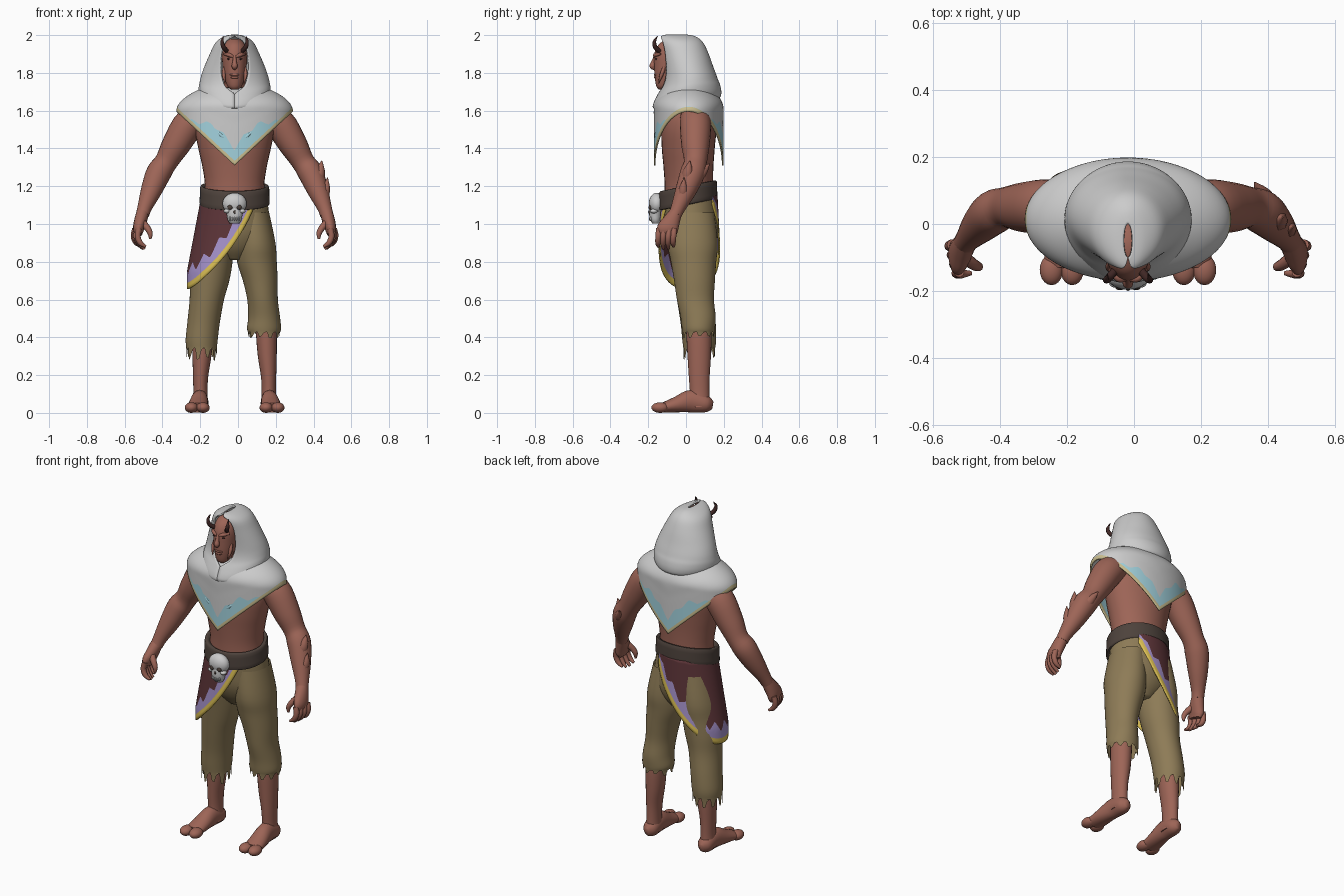
import bpy, bmesh, math, random
from mathutils import Vector, Matrix

if "Cube" in bpy.data.objects:
    bpy.data.objects.remove(bpy.data.objects["Cube"])

random.seed(4)
C = -0.018  # body centre line
pi, sin, cos = math.pi, math.sin, math.cos


def mat(name, *rgb):
    m = bpy.data.materials.new(name)
    m.diffuse_color = (*rgb, 1)
    m.use_nodes = True
    m.node_tree.nodes["Principled BSDF"].inputs["Base Color"].default_value = m.diffuse_color
    return m


SKIN = mat("skin", .34, .13, .095)
PANTS = mat("trouser cloth", .27, .2, .095)
CLOTH = mat("pale cloth", .8, .8, .8)
CYAN = mat("cyan band", .36, .64, .72)
TRIM = mat("cape trim", .6, .52, .28)
RED = mat("dark red cloth", .11, .035, .04)
PURPLE = mat("purple band", .38, .29, .6)
GOLD = mat("gold trim", .72, .53, .09)
LEATHER = mat("leather", .075, .055, .045)
DARK = mat("dark horn", .05, .02, .018)


def finish(name, me, mats, angle=50):
    for m in mats:
        me.materials.append(m)
    me.shade_smooth()
    me.set_sharp_from_angle(angle=math.radians(angle))
    ob = bpy.data.objects.new(name, me)
    bpy.context.collection.objects.link(ob)
    return ob


def build(name, rings, mats, closed=True, caps=True, ids=None, angle=50):
    """Skin a list of equal rings of points."""
    n = len(rings[0])
    faces, fm = [], []
    for r in range(len(rings) - 1):
        for i in range(n if closed else n - 1):
            j = (i + 1) % n
            faces.append((r*n + i, r*n + j, (r+1)*n + j, (r+1)*n + i))
            fm.append(ids[r] if ids else 0)
    if caps:
        faces += [tuple(range(n)), tuple(range((len(rings)-1)*n, len(rings)*n))]
        fm += [0, 0]
    me = bpy.data.meshes.new(name)
    me.from_pydata([p for ring in rings for p in ring], [], faces)
    me.polygons.foreach_set("material_index", fm)
    bm = bmesh.new()
    bm.from_mesh(me)
    bmesh.ops.recalc_face_normals(bm, faces=bm.faces)
    bm.to_mesh(me)
    bm.free()
    return finish(name, me, mats, angle)


def spline(rows, n):
    """Catmull-Rom through rows of numbers."""
    out = []
    for i in range(len(rows) - 1):
        a, b, c, d = rows[max(i-1, 0)], rows[i], rows[i+1], rows[min(i+2, len(rows)-1)]
        for k in range(n):
            t = k / n
            out.append([.5*(2*q + (r-p)*t + (2*p-5*q+4*r-s)*t*t + (3*q-p-3*r+s)*t**3)
                        for p, q, r, s in zip(a, b, c, d)])
    return out + [list(rows[-1])]


def loft(name, rows, m, seg=32, n=4, tilt=0, jag=0, caps=True):
    """Stack of ellipses (cx, cy, z, rx, ry), optionally with a torn last edge."""
    rings = [[(x + rx*cos(2*pi*i/seg), y + ry*sin(2*pi*i/seg), z + tilt*ry*sin(2*pi*i/seg))
              for i in range(seg)] for x, y, z, rx, ry in spline(rows, n)]
    if jag:
        rings[-1] = [(x, y, z - jag*(i % 4 < 2)*random.uniform(.5, 1) + jag*.4*(i % 4 == 3))
                     for i, (x, y, z) in enumerate(rings[-1])]
    return build(name, rings, [m], caps=caps)


def tube(name, rows, m, s=1, seg=16, n=4, ref=(0, 1, 0)):
    """Limb through (x, y, z, r[, r2]); x is measured from the centre line, s mirrors."""
    rows = spline([r if len(r) == 5 else (*r, r[3]) for r in rows], n)
    pts = [Vector(r[:3]) for r in rows]
    rings = []
    for i, p in enumerate(pts):
        t = (pts[min(i+1, len(pts)-1)] - pts[max(i-1, 0)]).normalized()
        a = t.cross(Vector(ref)).normalized()
        b = a.cross(t)
        ring = [p + a*rows[i][3]*cos(2*pi*k/seg) + b*rows[i][4]*sin(2*pi*k/seg) for k in range(seg)]
        rings.append([(C + s*v.x, v.y, v.z) for v in ring])
    return build(name, rings, [m])


def ball(name, pos, size, m=None, rot=0, seg=20):
    bm = bmesh.new()
    bmesh.ops.create_uvsphere(bm, u_segments=seg, v_segments=seg//2 + 2, radius=1, matrix=(
        Matrix.Translation((C + pos[0], *pos[1:])) @ Matrix.Rotation(rot, 4, 'Y') @ Matrix.Diagonal((*size, 1))))
    me = bpy.data.meshes.new(name)
    bm.to_mesh(me)
    bm.free()
    return finish(name, me, [m] if m else [])


def sheet(name, us, closed, rows, limits, point, mats, thick):
    """Cloth grid; limits(u) gives the t values that separate the coloured bands."""
    L = [limits(u) for u in us]
    rings, ids = [], []
    for b, n in enumerate(rows):
        for k in range(n):
            rings.append([point(u, l[b] + (l[b+1]-l[b])*k/n) for u, l in zip(us, L)])
            ids.append(b)
    rings.append([point(u, l[-1]) for u, l in zip(us, L)])
    ob = build(name, rings, mats, closed, False, ids)
    mod = ob.modifiers.new("thickness", 'SOLIDIFY')
    mod.thickness, mod.offset = thick, 0
    return ob


def zig(x):
    return abs((x % 1)*2 - 1)


# torso and head
loft("torso", [(C, .015, 1.08, .165, .13), (C, .015, 1.2, .157, .128), (C, .013, 1.3, .17, .132),
               (C, .012, 1.4, .192, .14), (C, .015, 1.5, .21, .145), (C, .02, 1.58, .2, .13),
               (C, .02, 1.65, .13, .09), (C, .0, 1.7, .065, .06), (C, -.05, 1.82, .055, .06)], SKIN)
loft("head", [(C, -.125, 1.712, .018, .018), (C, -.115, 1.73, .038, .042), (C, -.098, 1.78, .055, .068),
              (C, -.085, 1.84, .064, .084), (C, -.08, 1.9, .066, .088), (C, -.07, 1.95, .055, .075),
              (C, -.06, 1.98, .025, .04)], SKIN)
tube("nose", [(0, -.16, 1.895, .008), (0, -.172, 1.86, .011), (0, -.178, 1.835, .016), (0, -.165, 1.822, .008)], SKIN, seg=10)
for z, w in ((1.79, .026), (1.776, .022)):
    ball("lip", (0, -.161, z), (w, .009, .007), SKIN)
for s, side in ((1, "left"), (-1, "right")):
    tube(side + "_brow", [(.008, -.166, 1.885, .007), (.03, -.162, 1.895, .011), (.056, -.135, 1.9, .006)], SKIN, s, 8, ref=(0, 0, 1))
    ball(side + "_eye", (s*.029, -.158, 1.874), (.012, .005, .005), DARK)
    tube(side + "_jaw_spike", [(.053, -.115, 1.83, .009), (.058, -.13, 1.79, .01), (.05, -.145, 1.745, .002)], SKIN, s, 8)
    tube(side + "_horn", [(.04, -.14, 1.915, .012), (.058, -.162, 1.935, .012), (.066, -.167, 1.965, .009),
                          (.06, -.15, 1.995, .001)], DARK, s, 10, ref=(1, 0, 0))
    # arm, hand and fingers
    tube(side + "_arm", [(.15, .04, 1.57, .07), (.235, .05, 1.535, .083), (.31, .05, 1.42, .075), (.362, .05, 1.33, .061),
                         (.402, .035, 1.27, .066), (.44, .0, 1.18, .056), (.475, -.04, 1.09, .039), (.487, -.057, 1.05, .035)], SKIN, s, 24)
    tube(side + "_palm", [(.485, -.052, 1.065, .033), (.497, -.075, 1.02, .034, .045), (.508, -.097, .975, .03, .056),
                          (.508, -.105, .945, .02, .048)], SKIN, s)
    for k in range(4):
        y = -.062 - .027*k
        x = .526 - .007*k
        tube(side + "_finger", [(x, y, .975, .016), (x + .008, y - .004, .935, .0155), (x - .006, y - .006, .9, .014),
                                (x - .035, y - .004, .862 + .012*abs(k - 1.5), .007)], SKIN, s, 10)
    tube(side + "_thumb", [(.49, -.1, 1.01, .02), (.463, -.12, .98, .017), (.447, -.128, .95, .014), (.447, -.13, .92, .006)], SKIN, s, 10)
    # lower leg and two-toed foot
    loft(side + "_shin", [(C + s*x, y, z, a, b) for x, y, z, a, b in (
        (.16, .06, .56, .055, .06), (.168, .068, .42, .055, .066), (.173, .07, .3, .05, .062), (.18, .07, .19, .04, .055),
        (.181, .072, .1, .038, .052), (.182, .068, .03, .044, .06))], SKIN, 24)
    tube(side + "_foot", [(.182, .142, .04, .012, .02), (.182, .11, .046, .042, .044), (.185, .03, .062, .045, .06),
                          (.192, -.05, .044, .052, .042), (.198, -.125, .027, .055, .026)], SKIN, s, 20, ref=(0, 0, 1))
    for x in (.167, .229):
        ball(side + "_toe", (s*x, -.137, .028), (.035, .046, .028), SKIN)

# spiked growth on the left forearm
for name, rows in (("upper_spike", [(.43, .0, 1.2, .03), (.45, .01, 1.27, .03), (.462, .02, 1.335, .002)]),
                   ("lower_spike", [(.46, -.02, 1.12, .025), (.482, -.015, 1.18, .024), (.492, -.01, 1.245, .002)]),
                   ("elbow_spike", [(.42, .02, 1.22, .035), (.405, .08, 1.27, .03), (.378, .125, 1.32, .002)])):
    tube("left_arm_" + name, rows, SKIN, 1, 8)

# trousers, one leg longer than the other
loft("trouser_seat", [(C, .02, 1.15, .17, .138), (C, .027, 1.05, .183, .143), (C, .033, .95, .19, .14),
                      (C, .035, .87, .14, .11), (C, .035, .81, .05, .06)], PANTS)
loft("left_trouser_leg", [(.075, .03, 1.06, .09, .12), (.093, .035, .9, .105, .133), (.1, .04, .8, .105, .12),
                          (.118, .045, .7, .092, .108), (.13, .05, .6, .081, .098), (.138, .064, .51, .084, .093),
                          (.138, .066, .45, .09, .088), (.138, .066, .425, .084, .084)], PANTS, 40, jag=.03, caps=False)
loft("right_trouser_leg", [(-.11, .03, 1.06, .085, .12), (-.128, .035, .9, .103, .13), (-.135, .04, .8, .106, .118),
                           (-.15, .045, .7, .104, .108), (-.165, .05, .6, .091, .098), (-.182, .064, .48, .086, .093),
                           (-.192, .07, .39, .085, .09), (-.193, .07, .335, .08, .083)], PANTS, 40, jag=.06, caps=False)


# slanted wrap skirt
def skirt_hem(u):
    return .655 + .435*((1 - sin(u))/1.56)**1.3


def skirt_point(u, t):
    z = 1.15 + (skirt_hem(u) - 1.15)*t
    f = min(1, (1.15 - z)/.4)
    return (C - (.172 + .076*f)*sin(u), .018 - (.145 + .021*f)*cos(u), z)


def skirt_limits(u):
    drop = 1.15 - skirt_hem(u)
    gold = .03*(1.1 + .5*(1 - sin(u)))
    band = gold + (.04 + .06*zig(u*2.6))*min(1, drop/.3)
    return [0, 1 - min(.9, band/drop), 1 - min(.6, gold/drop), 1]


sheet("wrap_skirt", [-.6 + (pi + 1.2)*i/120 for i in range(121)], False, (14, 4, 2),
      skirt_limits, skirt_point, [RED, PURPLE, GOLD], .008)

# belt with skull buckle
loft("belt", [(C, .01, z, a, b) for z, a, b in ((1.19, .155, .125), (1.203, .172, .142), (1.193, .183, .153), (1.15, .184, .155),
                                               (1.112, .186, .156), (1.102, .178, .148), (1.112, .16, .13))], LEATHER, 48, 2, .2, caps=False)
ball("skull_cranium", (0, -.155, 1.108), (.064, .042, .057))
loft("skull_jaw", [(C, -.158, 1.09, .05, .034), (C, -.162, 1.05, .042, .033), (C, -.162, 1.02, .036, .027), (C, -.16, 1.003, .025, .018)], None, 16)
for s in (-1, 1):
    ball("skull_cheekbone", (s*.04, -.17, 1.068), (.018, .02, .012))
    ball("skull_eye_socket", (s*.024, -.189, 1.088), (.014, .009, .013), LEATHER)
for k in range(5):
    ball("skull_tooth", ((k - 2)*.012, -.19 + .002*abs(k - 2), 1.028), (.005, .006, .012), seg=8)
ball("skull_nose_socket", (0, -.195, 1.063), (.006, .005, .009), LEATHER)


# shoulder cape with pointed front and back
def cape_point(u, t):
    s = abs(sin(u))
    z = 1.72 + (1.31 + .285*s - 1.72)*t**1.2
    f = .5 + .5*sin(pi/2*min(1, t*(3.2 - 2.2*s)))
    f += .012*sin(t*20)*(1 - s)*max(0, 1 - 1.6*t)
    return (C + .305*f*sin(u), .014 - .18*f*cos(u), z)


def cape_limits(u):
    s = abs(sin(u))
    top = .8 - .3*s if s < .4 else .68 + .27*min(1, (s - .4)/.45)
    gold = 1 - .024/(.41 - .285*s)*(.85 + .0*s)
    return [0, min(gold - .004, top + .07*(zig(u*3.2) - .5)), gold, 1]


sheet("shoulder_cape", [2*pi*i/160 for i in range(160)], True, (20, 5, 2), cape_limits, cape_point, [CLOTH, CYAN, TRIM], .008)
for s in (-1, 1):  # woven leaf marks on the chest
    for x, z, w in ((.065, 1.465, .034), (.045, 1.44, .024)):
        ball("cape_leaf_mark", (s*x, -.162, z), (w, .006, .009), CYAN, s*-.75, 8)

# hood: height, front sag, half width, front y, back y, half opening
HOOD = spline([(1.998, 0, .012, -.1, .0, 0), (1.99, 0, .05, -.132, .045, .012), (1.96, 0, .095, -.135, .085, .05),
               (1.9, 0, .126, -.125, .115, .068), (1.83, .01, .157, -.115, .14, .072), (1.79, .025, .172, -.115, .155, .064),
               (1.762, .04, .18, -.125, .165, .045), (1.735, .05, .185, -.145, .176, 0), (1.7, .055, .183, -.165, .182, 0),
               (1.672, .055, .168, -.17, .176, 0), (1.665, .045, .14, -.14, .145, 0)], 4)


def hood_point(u, t):
    z, d, rx, yf, yb, ow = HOOD[min(len(HOOD) - 1, round(t*(len(HOOD) - 1)))]
    a = math.asin(max(0, min(.95, ow/rx)))
    p = a + u*(2*pi - 2*a)
    return (C + rx*sin(p), (yf + yb)/2 - (yb - yf)/2*cos(p), z - d*((1 + cos(p))/2)**2)


sheet("hood", [i/64 for i in range(65)], False, (len(HOOD) - 1,), lambda u: [0, 1], hood_point, [CLOTH], .01)
